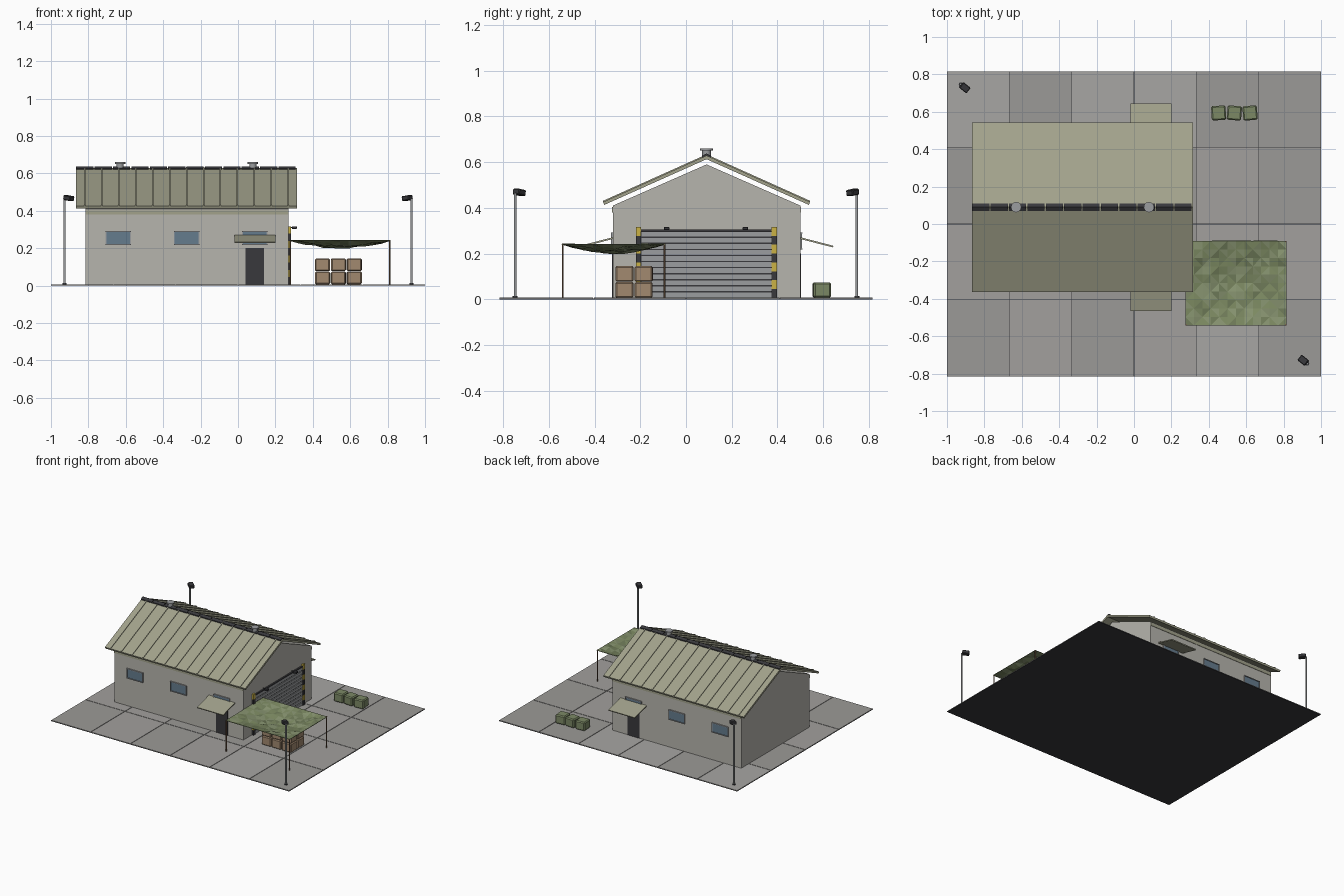
import bpy, bmesh, math, random
from mathutils import Matrix, Vector

if "Cube" in bpy.data.objects:
    bpy.data.objects.remove(bpy.data.objects["Cube"])
random.seed(4)
YC = 0.09            # ridge line of the building
X0, X1 = -0.815, 0.27
HALF = 0.41

def mat(name, *c):
    m = bpy.data.materials.new(name)
    m.diffuse_color = (*c, 1)
    m.use_nodes = True
    m.node_tree.nodes["Principled BSDF"].inputs["Base Color"].default_value = m.diffuse_color
    return m

WALL = mat("wall_grey", .47, .46, .42)
ROOF = mat("roof_olive", .36, .36, .26)
DARK = mat("dark_metal", .04, .04, .045)
STEEL = mat("steel", .33, .34, .35)
GLASS = mat("window_blue", .13, .2, .27)
TAN = mat("crate_tan", .36, .25, .16)
GREEN = mat("crate_green", .2, .25, .13)
YELLOW = mat("hazard_yellow", .6, .45, .06)
RUST = mat("rust_brown", .2, .12, .07)
TILES = [mat("concrete_%d" % i, v, v * .98, v * .94) for i, v in enumerate((.33, .36, .39))]
NETS = [mat("net_%d" % i, *c) for i, c in enumerate(((.2, .25, .12), .25 and (.24, .29, .16), (.16, .2, .1)))]

def finish(name, bm, mats):
    bmesh.ops.recalc_face_normals(bm, faces=bm.faces)
    me = bpy.data.meshes.new(name)
    bm.to_mesh(me)
    bm.free()
    ob = bpy.data.objects.new(name, me)
    bpy.context.collection.objects.link(ob)
    for m in mats if isinstance(mats, list) else [mats]:
        me.materials.append(m)
    return ob

def boxes(name, items, m, bevel=0, rot=None):
    """items: (x0,x1,y0,y1,z0,z1); rot: optional matrix about each box centre"""
    bm = bmesh.new()
    for x0, x1, y0, y1, z0, z1 in items:
        M = Matrix.Translation(((x0 + x1) / 2, (y0 + y1) / 2, (z0 + z1) / 2))
        if rot:
            M = M @ rot
        bmesh.ops.create_cube(bm, size=1, matrix=M @ Matrix.Diagonal((x1 - x0, y1 - y0, z1 - z0, 1)))
    if bevel:
        bmesh.ops.bevel(bm, geom=bm.edges[:], offset=bevel, segments=1, affect='EDGES')
    return finish(name, bm, m)

def prism(name, profile, spans, m):
    """extrude a (y,z) profile along each x span"""
    bm = bmesh.new()
    for a, b in spans:
        f = bm.faces.new([bm.verts.new((a, y, z)) for y, z in profile])
        r = bmesh.ops.extrude_face_region(bm, geom=[f])
        bmesh.ops.translate(bm, vec=(b - a, 0, 0), verts=[v for v in r["geom"] if isinstance(v, bmesh.types.BMVert)])
    return finish(name, bm, m)

def cylinders(name, items, m, n=10):
    """items: (x,y,z0,z1,radius)"""
    bm = bmesh.new()
    for x, y, z0, z1, r in items:
        bmesh.ops.create_cone(bm, cap_ends=True, segments=n, radius1=r, radius2=r, depth=z1 - z0,
                              matrix=Matrix.Translation((x, y, (z0 + z1) / 2)))
    ob = finish(name, bm, m)
    for p in ob.data.polygons:
        p.use_smooth = len(p.vertices) == 4
    return ob

# concrete yard: base sheet with paving slabs
boxes("yard_base", [(-1, 1, -.815, .815, 0, .003)], DARK)
ys = (-.815, -.405, 0, .41, .815)
for i in range(6):
    for j in range(4):
        x = -1 + i / 3
        boxes("paving_slab", [(x + (.002 if i else 0), x + 1 / 3 - (.002 if i < 5 else 0),
                               ys[j] + (.002 if j else 0), ys[j + 1] - (.002 if j < 3 else 0), .002, .007)],
              random.choice(TILES))

# building shell with gable ends
prism("building_walls", [(YC - HALF, .003), (YC + HALF, .003), (YC + HALF, .41), (YC, .59), (YC - HALF, .41)],
      [(X0, X1)], WALL)

# roof sheets, standing seams, ridge cap
seams = [(-.82 + .0908 * i - .004, -.82 + .0908 * i + .004) for i in range(13)]
for s in (-1, 1):
    def side(pts):
        return [(YC + s * d, z) for d, z in pts]
    prism("roof_sheet", side([(0, .629), (.4525, .426), (.4475, .413), (0, .613)]), [(-.865, .315)], ROOF)
    prism("roof_seams", side([(0, .634), (.4525, .431), (.4525, .425), (0, .628)]), seams, ROOF)
caps = [(-.865 + i * .0983, -.865 + i * .0983 + .092) for i in range(12)]
prism("ridge_cap", [(YC - .02, .627), (YC, .638), (YC + .02, .627), (YC + .02, .62), (YC, .63), (YC - .02, .62)],
      caps, DARK)

# roof vents
vx = (-.63, .08)
cylinders("vent_stacks", [(x, YC, .615, .655, .019) for x in vx], STEEL, 12)
cylinders("vent_caps", [(x, YC, .651, .66, .028) for x in vx], STEEL, 12)

# both long sides: eave trim, windows, door, awning
for s in (-1, 1):
    def out(x0, x1, d0, d1, z0, z1):
        a, b = sorted((YC + s * (HALF + d0), YC + s * (HALF + d1)))
        return (x0, x1, a, b, z0, z1)
    boxes("eave_trim", [out(X0, X1, -.002, .003, .38, .403)], ROOF)
    panes, frames = [], []
    for c in (-.64, -.275, .09):
        panes.append(out(c - .064, c + .064, -.003, .004, .222, .29))
        frames += [out(c - .068, c + .068, -.002, .009, z, z + .005) for z in (.218, .288)]
        frames += [out(c + q - .0025, c + q + .0025, -.002, .008, .22, .291) for q in (-.066, .066)]
    boxes("window_panes", panes, GLASS)
    boxes("window_frames", frames, STEEL)
    boxes("side_door", [out(.04, .14, -.003, .004, .006, .2)], DARK)
    prism("door_awning", [(YC + s * d, z) for d, z in ((.405, .273), (.555, .234), (.553, .227), (.405, .265))],
          [(-.02, .2)], ROOF)

# roller door with slats and header
boxes("roller_door_back", [(X1 - .004, X1 + .003, -.197, .377, .006, .3)], DARK)
boxes("roller_slats", [(X1, X1 + .009, -.195, .375, .009 + i * .0265, .009 + i * .0265 + .021) for i in range(11)], STEEL)
boxes("door_header", [(X1 - .002, X1 + .012, -.197, .377, .297, .306)], DARK)

# hazard striped door posts
for y in (-.207, .386):
    stripes = [(X1 - .002, X1 + .014, y - .011, y + .011, .006 + i * .0388, .006 + (i + 1) * .0388) for i in range(8)]
    boxes("hazard_post_yellow", stripes[1::2] + [], YELLOW)
    boxes("hazard_post_dark", stripes[0::2], DARK)

# lamps over the roller door
for y in (-.085, .26):
    boxes("door_lamp_arm", [(X1 - .003, .3, y - .003, y + .003, .309, .314)], DARK)
    boxes("door_lamp_head", [(.288, .315, y - .012, y + .012, .303, .317)], DARK, .002)

# sagging camouflage net
bm = bmesh.new()
NX, NY = 12, 10
grid = []
for i in range(NX + 1):
    row = []
    for j in range(NY + 1):
        u, v = i / NX, j / NY
        inner = 0 < i < NX and 0 < j < NY
        z = .243 - .038 * math.sin(math.pi * u) * math.sin(math.pi * v) + (random.uniform(-.006, .006) if inner else 0)
        row.append(bm.verts.new((.275 + .54 * u, -.543 + .453 * v, z)))
    grid.append(row)
for i in range(NX):
    for j in range(NY):
        a, b, c, d = grid[i][j], grid[i + 1][j], grid[i + 1][j + 1], grid[i][j + 1]
        for t in ((a, b, c), (a, c, d)) if (i + j) % 2 else ((a, b, d), (b, c, d)):
            bm.faces.new(t).material_index = random.choice((0, 0, 1, 1, 2))
net = finish("camouflage_net", bm, NETS)
net.modifiers.new("thickness", 'SOLIDIFY').thickness = .003

# net poles
cylinders("net_poles", [(x, y, .006, .245, .004) for x in (.279, .811) for y in (-.539, -.094)], RUST, 8)

# stacked tan crates and a row of green boxes
for i in range(3):
    for j in range(2):
        for k in range(2):
            x, y, z = .412 + i * .085, -.308 + j * .084, .007 + k * .07
            boxes("supply_crate", [(x, x + .079, y, y + .078, z, z + .068)], TAN, .006,
                  Matrix.Rotation(random.uniform(-.03, .03), 4, 'Z'))
for i in range(3):
    x = .414 + i * .084
    boxes("green_box", [(x, x + .077, .555, .632, .007, .074)], GREEN, .007,
          Matrix.Rotation((.06, -.08, .09)[i], 4, 'Z'))

# floodlight masts on opposite corners
for s in (-1, 1):
    px, py = s * .927, -s * .747
    cylinders("light_mast", [(px, py, .006, .465, .006)], STEEL, 8)
    cylinders("mast_foot", [(px, py, .006, .014, .011)], DARK, 8)
    hx, hy = s * .905, -s * .729
    ang = math.atan2(s * .04, -s * .05) + math.radians(0)
    boxes("floodlight", [(hx - .025, hx + .025, hy - .019, hy + .019, .455, .481)], DARK, .004,
          Matrix.Rotation(ang, 4, 'Z') @ Matrix.Rotation(math.radians(8), 4, 'Y'))
